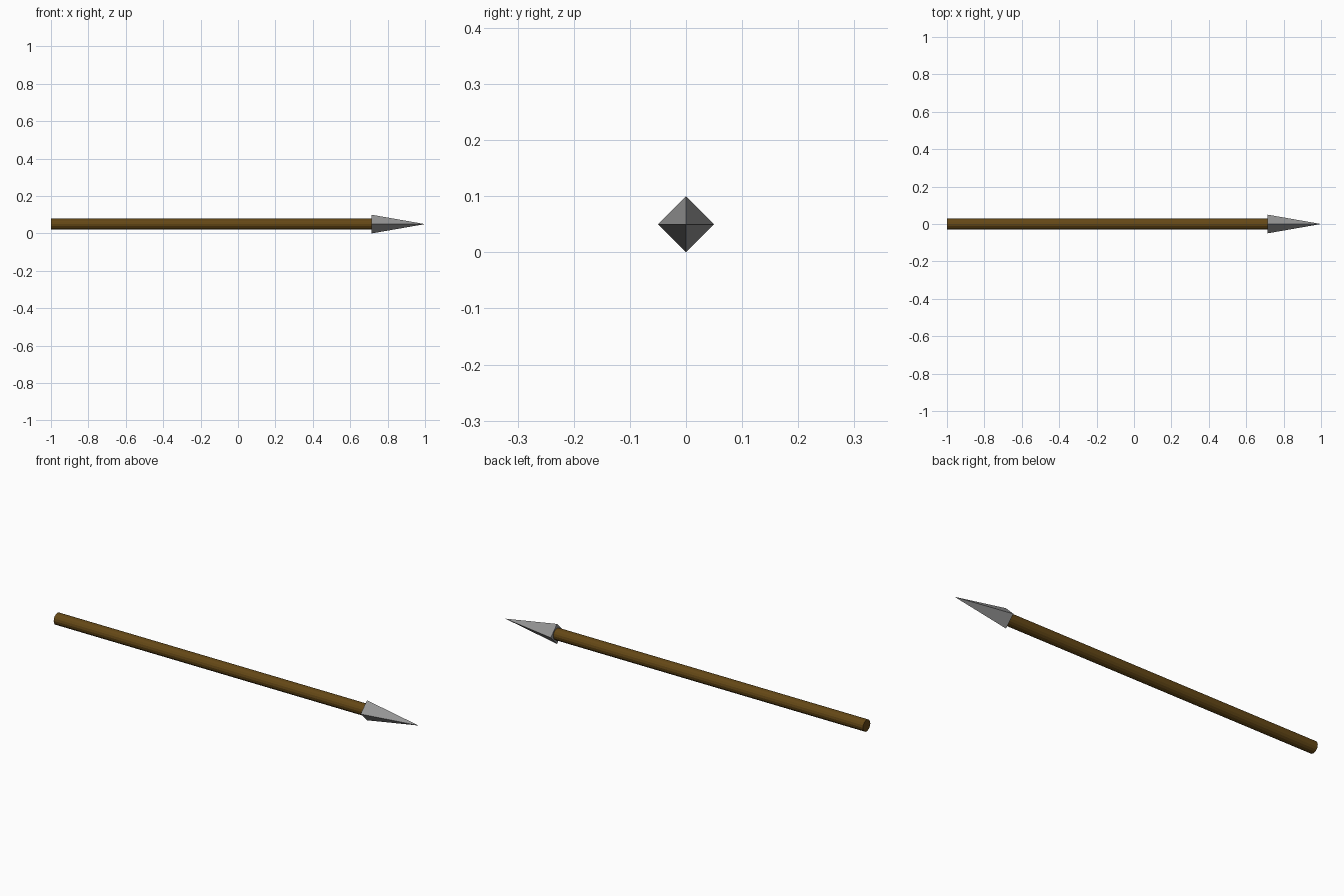
import bpy
from math import pi

if "Cube" in bpy.data.objects:
    bpy.data.objects.remove(bpy.data.objects["Cube"])

AXIS_Z = 0.05
HEAD_BASE = 0.714


def material(name, rgb):
    mat = bpy.data.materials.new(name)
    mat.diffuse_color = (*rgb, 1)
    mat.use_nodes = True
    mat.node_tree.nodes["Principled BSDF"].inputs["Base Color"].default_value = mat.diffuse_color
    return mat


def rod(name, x0, x1, r0, r1, sides, mat):
    """Cylinder or cone lying along x from x0 to x1."""
    bpy.ops.mesh.primitive_cone_add(
        vertices=sides, radius1=r0, radius2=r1, depth=x1 - x0,
        location=((x0 + x1) / 2, 0, AXIS_Z), rotation=(0, pi / 2, 0))
    ob = bpy.context.object
    ob.name = name
    ob.data.materials.append(mat)
    return ob


wood = material("wood", (0.13, 0.065, 0.008))
steel = material("steel", (0.3, 0.3, 0.3))

# round wooden shaft
rod("shaft", -1, HEAD_BASE, 0.029, 0.029, 16, wood)

# four-sided pointed head, edges up, down and to the sides
rod("spear_head", HEAD_BASE, 1, 0.05, 0, 4, steel)
